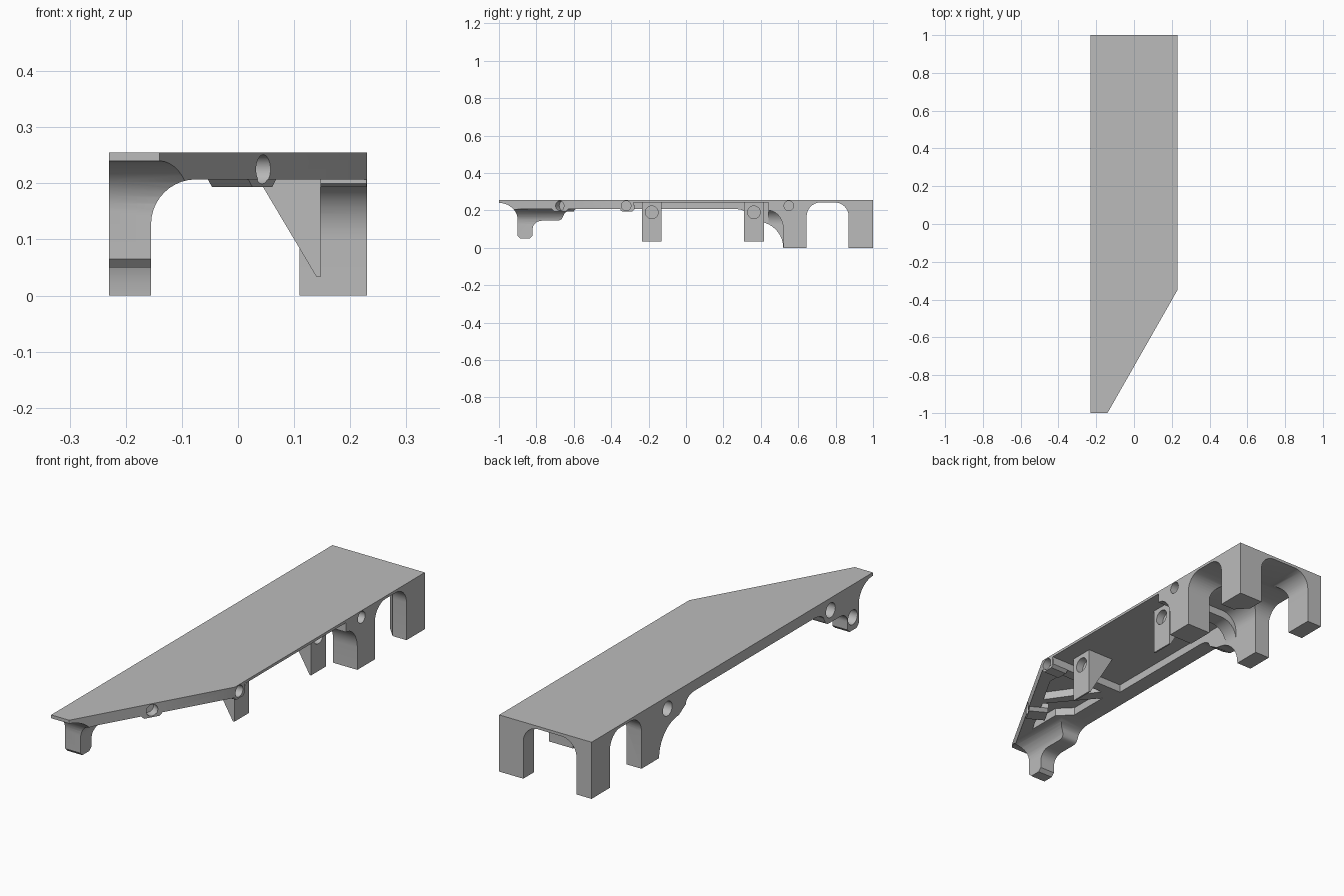
import bpy, bmesh, math
from mathutils import Matrix, Vector

if "Cube" in bpy.data.objects:
    bpy.data.objects.remove(bpy.data.objects["Cube"], do_unlink=True)

grey = bpy.data.materials.new("plain grey")
grey.use_nodes = True
grey.diffuse_color = (0.5, 0.5, 0.5, 1)
grey.node_tree.nodes["Principled BSDF"].inputs["Base Color"].default_value = (0.5, 0.5, 0.5, 1)

TOP, CEIL, RIM = 0.255, 0.243, 0.207   # deck top, pocket ceiling, rim underside


def finish(name, bm):
    bmesh.ops.recalc_face_normals(bm, faces=bm.faces)
    mesh = bpy.data.meshes.new(name)
    bm.to_mesh(mesh)
    bm.free()
    mesh.materials.append(grey)
    obj = bpy.data.objects.new(name, mesh)
    bpy.context.collection.objects.link(obj)
    return obj


def prism(name, pts, axis, a, b, matrix=None):
    """Extrude a 2D outline along x (y,z), y (x,z) or z (x,y) from a to b."""
    place = {"x": lambda p: (a, p[0], p[1]), "y": lambda p: (p[0], a, p[1]),
             "z": lambda p: (p[0], p[1], a)}[axis]
    bm = bmesh.new()
    face = bm.faces.new([bm.verts.new(place(p)) for p in pts])
    out = bmesh.ops.extrude_face_region(bm, geom=[face])
    move = Vector([(b - a) if c == axis else 0 for c in "xyz"])
    bmesh.ops.translate(bm, vec=move, verts=[g for g in out["geom"] if isinstance(g, bmesh.types.BMVert)])
    if matrix:
        bmesh.ops.transform(bm, matrix=matrix, verts=bm.verts)
    return finish(name, bm)


def arc(cx, cy, rx, ry, start, end, n=10):
    angles = [math.radians(start + (end - start) * i / n) for i in range(n + 1)]
    return [(cx + rx * math.cos(t), cy + ry * math.sin(t)) for t in angles]


def arch(lo, hi, top, r):
    """Opening with rounded upper corners, open at the bottom."""
    return ([(lo, -0.1)] + arc(lo + r, top - r, r, r, 180, 90)
            + arc(hi - r, top - r, r, r, 90, 0) + [(hi, -0.1)])


def combine(obj, other, operation="DIFFERENCE"):
    other.hide_render = True
    mod = obj.modifiers.new("cut", "BOOLEAN")
    mod.operation, mod.solver, mod.object = operation, "EXACT", other
    bpy.ops.object.select_all(action="DESELECT")
    bpy.context.view_layer.objects.active = obj
    obj.select_set(True)
    bpy.ops.object.modifier_apply(modifier=mod.name)
    bpy.data.objects.remove(other, do_unlink=True)


def drill(obj, pos, direction, radius, depth):
    """Blind round hole entering the surface at pos."""
    d = Vector(direction).normalized()
    bm = bmesh.new()
    bmesh.ops.create_cone(bm, cap_ends=True, segments=28, radius1=radius, radius2=radius, depth=depth * 2,
                          matrix=Matrix.Translation(pos) @ d.to_track_quat("Z", "Y").to_matrix().to_4x4())
    combine(obj, finish("hole_cutter", bm))


# Body block with the slanted front corner
body = prism("deck_with_legs", [(-0.23, -1), (-0.14, -1), (0.23, -0.35), (0.23, 1), (-0.23, 1)], "z", 0, TOP)

# Right side underside: front foot, thin rim and curved middle leg
right_line = ([(-1.1, -0.1), (-1.1, 0.24)] + arc(-1, 0.15, 0.1, 0.09, 90, 0)
              + [(-0.9, 0.065), (-0.885, 0.05), (-0.835, 0.05), (-0.82, 0.065)]
              + arc(-0.77, 0.1, 0.05, 0.045, 180, 90) + arc(-0.69, 0.165, 0.03, 0.02, 270, 350, 5)
              + arc(-0.58, 0.17, 0.075, 0.037, 175, 90)
              + arc(0.27, 0.17, 0.06, 0.037, 90, 0, 6) + arc(0.38, 0, 0.14, 0.14, 90, 0)
              + [(0.52, -0.1)])
combine(body, prism("right_cutter", right_line, "x", -0.4, 0))

# Left side underside: rim, open bay and middle leg
left_line = [(-1.1, -0.1), (-1.1, RIM), (-0.28, RIM), (-0.28, CEIL), (0.44, CEIL), (0.44, RIM)]
left_line += arc(0.44, 0.1, 0.08, 0.1, 90, 0) + [(0.52, -0.1)]
combine(body, prism("left_cutter", left_line, "x", -0.02, 0.4))

# Side arches between the legs, and the lengthwise tunnel
combine(body, prism("side_arch_cutter", arch(0.645, 0.87, CEIL, 0.075), "x", -0.4, 0.4))
tunnel = arch(-0.155, 0.3, RIM, 0.08)[:-12] + [(0.11, RIM), (0.11, -0.1)]
combine(body, prism("front_tunnel_cutter", tunnel, "y", -1.2, 0.52))
combine(body, prism("back_tunnel_cutter", arch(-0.155, 0.11, 0.242, 0.075), "y", 0.51, 1.2))

# Pockets under the deck, leaving ribs between them
pockets = [
    [(-0.155, -0.28), (0.05, -0.28), (0.05, 0.44), (-0.155, 0.44)],
    [(0.14, -0.33), (0.14, -0.405), (0.06, -0.545), (-0.09, -0.33)],
    [(0.018, -0.62), (0.04, -0.575), (-0.13, -0.37), (-0.13, -0.56), (-0.07, -0.62), (-0.07, -0.775)],
    [(0.1, 0.86), (0.17, 0.86), (0.1, 0.935)],
]
for outline in pockets:
    combine(body, prism("pocket_cutter", outline, "z", -0.1, CEIL))

# Thickened bosses around the edge holes
slant = Vector((-0.65, 0.37, 0)).normalized()
turn = Matrix.Translation((0.045, -0.675, 0)) @ Matrix.Rotation(math.radians(60.3), 4, "Z")
boss = [(-0.05, 0.23), (-0.05, 0.207), (-0.035, 0.193), (0.035, 0.193), (0.05, 0.207), (0.05, 0.23)]
combine(body, prism("slant_boss", boss, "y", 0.002, 0.085, turn), "UNION")
side_boss = [(-0.349, 0.23), (-0.349, 0.2), (-0.34, 0.193), (-0.29, 0.193), (-0.276, 0.205), (-0.276, 0.23)]
combine(body, prism("side_boss", side_boss, "x", 0.147, 0.229), "UNION")

# Round holes in the edges, legs and foot
drill(body, (0.045, -0.675, 0.225), slant, 0.026, 0.04)
for y in (-0.32, 0.55):
    drill(body, (0.23, y, 0.225), (1, 0, 0), 0.026, 0.04)
for y, z in ((0.46, 0.2), (-0.7, 0.2), (-0.857, 0.108)):
    drill(body, (-0.23, y, z), (1, 0, 0), 0.033, 0.04)

# Triangular hanging brackets with a hole in the outer face
parts = [body]
gusset = [(0.147, 0.245), (0.147, 0.033), (0.14, 0.033), (0.014, 0.245)]
for name, y in (("front_bracket", -0.183), ("back_bracket", 0.363)):
    bracket = prism(name, gusset, "y", y - 0.053, y + 0.053)
    drill(bracket, (0.147, y, 0.19), (1, 0, 0), 0.034, 0.035)
    parts.append(bracket)

# Smooth the curves, keep the edges crisp
for obj in parts:
    bpy.ops.object.select_all(action="DESELECT")
    obj.select_set(True)
    bpy.context.view_layer.objects.active = obj
    bpy.ops.object.shade_smooth_by_angle(angle=math.radians(30))
